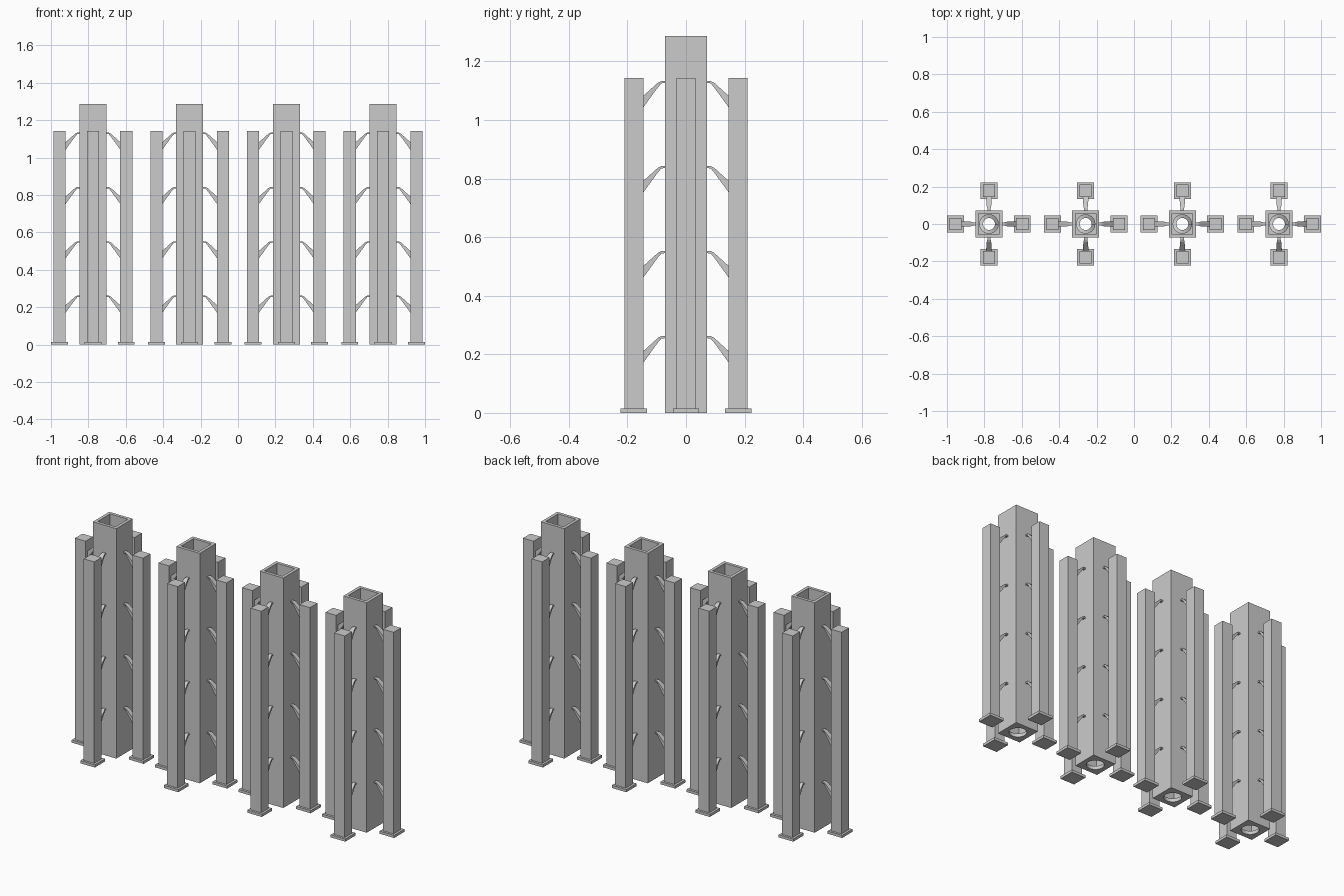
import bpy, bmesh, math
from mathutils import Matrix, Vector

default = bpy.data.objects.get("Cube")
if default:
    bpy.data.objects.remove(default, do_unlink=True)

grey = bpy.data.materials.new("plain grey")
grey.use_nodes = True
COLOUR = (0.6, 0.6, 0.6, 1)
grey.diffuse_color = COLOUR
grey.node_tree.nodes["Principled BSDF"].inputs["Base Color"].default_value = COLOUR

# Main sizes
SPACING = 0.517
COLUMN, COLUMN_H, BORE = 0.0725, 1.287, 0.055
POST, POST_H, POST_OFFSET = 0.0325, 1.143, 0.178
FOOT, FOOT_H = 0.045, 0.015
LEVELS = [0.262 + 0.2905 * i for i in range(4)]


def finish(bm, name):
    bmesh.ops.recalc_face_normals(bm, faces=bm.faces)
    mesh = bpy.data.meshes.new(name)
    bm.to_mesh(mesh)
    bm.free()
    mesh.materials.append(grey)
    obj = bpy.data.objects.new(name, mesh)
    bpy.context.collection.objects.link(obj)
    return obj


def add_box(bm, x, half, z0, z1):
    place = Matrix.Translation((x, 0, (z0 + z1) / 2)) @ Matrix.Diagonal((2 * half, 2 * half, z1 - z0, 1))
    bmesh.ops.create_cube(bm, size=1, matrix=place)


def loft(bm, rings, caps=True):
    loops = [[bm.verts.new(p) for p in ring] for ring in rings]
    n = len(loops[0])
    for a, b in zip(loops, loops[1:]):
        for i in range(n):
            bm.faces.new((a[i], a[(i + 1) % n], b[(i + 1) % n], b[i]))
    if caps:
        bm.faces.new(loops[0])
        bm.faces.new(loops[-1])
    return loops


def square_ring(half, z, n=32):
    # Points around a square, spaced by angle so they can join a circle
    ring = []
    for i in range(n):
        a = math.tau * i / n
        s = half / max(abs(math.cos(a)), abs(math.sin(a)))
        ring.append((s * math.cos(a), s * math.sin(a), z))
    return ring


def circle_ring(r, z, n=32):
    return [(r * math.cos(math.tau * i / n), r * math.sin(math.tau * i / n), z) for i in range(n)]


def build_column(name):
    # Hollow square shaft with a round hole in its floor
    bm = bmesh.new()
    floor = 0.02
    loft(bm, [circle_ring(0.046, 0), square_ring(COLUMN, 0), square_ring(COLUMN, COLUMN_H),
              square_ring(BORE, COLUMN_H), square_ring(BORE, floor),
              circle_ring(0.046, floor), circle_ring(0.046, 0)], caps=False)
    bmesh.ops.remove_doubles(bm, verts=bm.verts, dist=1e-5)
    bmesh.ops.dissolve_limit(bm, angle_limit=0.01, verts=bm.verts, edges=bm.edges)
    return finish(bm, name)


def build_spiral(name):
    # Helical flight inside the shaft with an open centre
    bm = bmesh.new()
    turns, steps = 8, 24
    rings = []
    for i in range(turns * steps + 1):
        a = math.tau * i / steps
        z = 0.03 + 1.0 * i / (turns * steps)
        d = Vector((math.cos(a), math.sin(a), 0))
        rings.append([d * r + Vector((0, 0, z + dz))
                      for r, dz in ((0.032, 0), (0.052, 0), (0.052, 0.012), (0.032, 0.012))])
    loft(bm, rings)
    return finish(bm, name)


def build_post(name, angle):
    # Square post on its foot, with four tapered braces up to the column
    bm = bmesh.new()
    add_box(bm, POST_OFFSET, FOOT, 0, FOOT_H)
    add_box(bm, POST_OFFSET, POST, FOOT_H, POST_H)
    # Stations: distance out, top drop, bottom drop, half width
    stations = [(0.147, 0.052, 0.092, 0.016), (0.096, 0.006, 0.022, 0.012),
                (0.084, 0, 0.008, 0.009), (0.071, 0, 0.007, 0.009)]
    for z in LEVELS:
        loft(bm, [[(x, -w, z - t), (x, w, z - t), (x, w, z - b), (x, -w, z - b)]
                  for x, t, b, w in stations])
    bmesh.ops.rotate(bm, verts=bm.verts, cent=(0, 0, 0), matrix=Matrix.Rotation(angle, 3, "Z"))
    return finish(bm, name)


SIDES = ["left", "back", "right", "front"]
for t in range(4):
    parts = [build_column(f"column_{t + 1}"), build_spiral(f"spiral_{t + 1}")]
    parts += [build_post(f"{side}_post_{t + 1}", i * math.pi / 2) for i, side in enumerate(SIDES)]
    for part in parts:
        part.location.x = (t - 1.5) * SPACING
